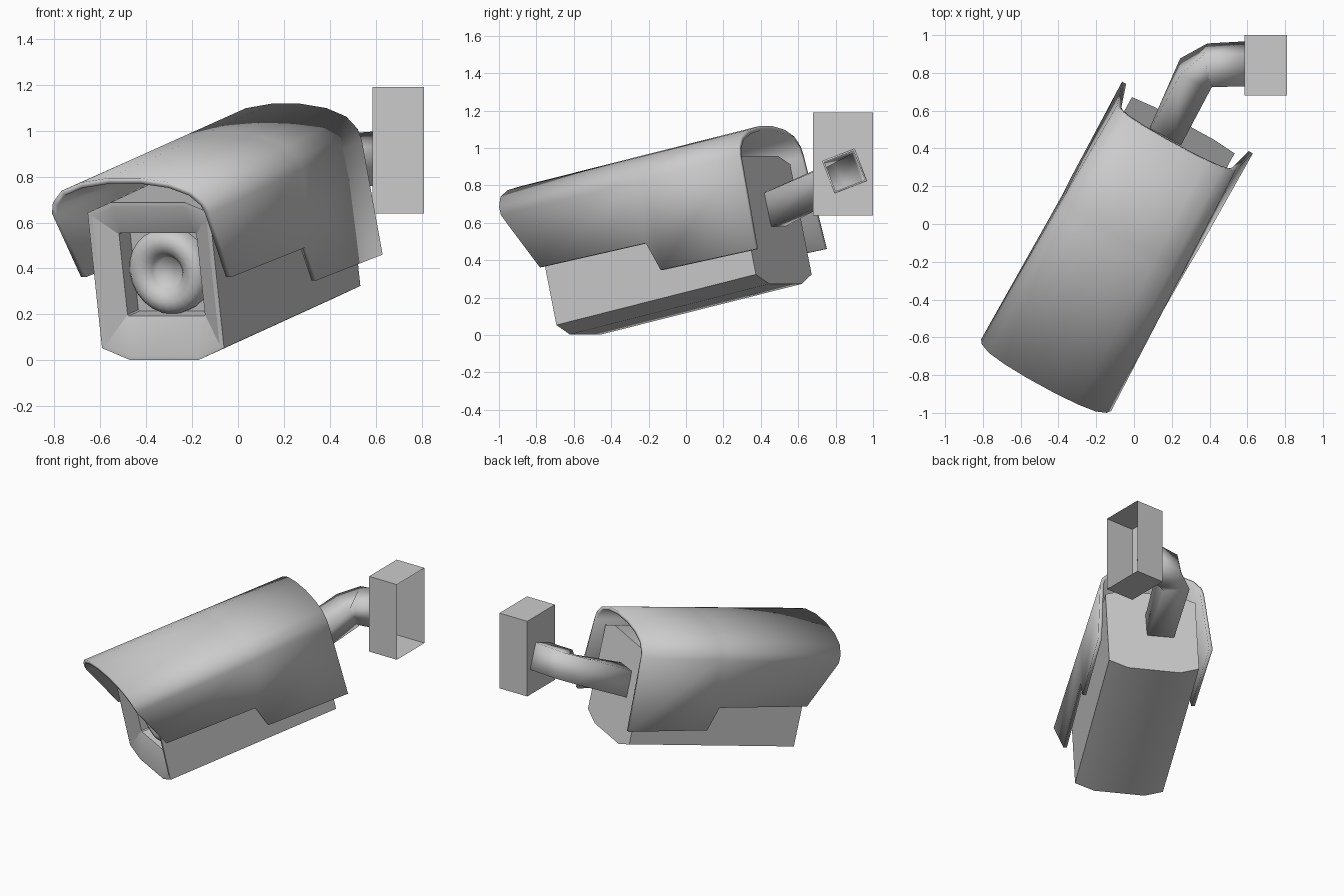
import bpy, bmesh
from math import radians, sin, cos, pi
from mathutils import Vector, Matrix

if "Cube" in bpy.data.objects:
    bpy.data.objects.remove(bpy.data.objects["Cube"])

# Camera housing frame: local x = width, y = towards the back, z = up
HOUSING = (Matrix.Translation((-0.02, 0.011, 0))
           @ Matrix.Rotation(radians(-28.75), 4, 'Z')
           @ Matrix.Rotation(radians(12.5), 4, 'X'))


def make(name, bm, angle=35, matrix=None, recalc=True):
    if recalc:
        bmesh.ops.recalc_face_normals(bm, faces=bm.faces)
    if matrix:
        bm.transform(matrix)
    me = bpy.data.meshes.new(name)
    bm.to_mesh(me)
    bm.free()
    ob = bpy.data.objects.new(name, me)
    bpy.context.collection.objects.link(ob)
    bpy.ops.object.select_all(action='DESELECT')
    ob.select_set(True)
    bpy.context.view_layer.objects.active = ob
    bpy.ops.object.shade_smooth_by_angle(angle=radians(angle))
    return ob


def loft(rings, cap_start=False, cap_end=False):
    bm = bmesh.new()
    vs = [[bm.verts.new(p) for p in r] for r in rings]
    n = len(vs[0])
    for a, b in zip(vs, vs[1:]):
        for i in range(n):
            j = (i + 1) % n
            bm.faces.new((a[i], a[j], b[j], b[i]))
    if cap_start:
        bm.faces.new(vs[0])
    if cap_end:
        bm.faces.new(vs[-1])
    return bm


def octagon(y, hw, z0, z1, cx, cb, ct):
    """Chamfered rectangle: half width, bottom, top, chamfer width and heights."""
    half = [(hw - cx, z0), (hw, z0 + cb), (hw, z1 - ct), (hw - cx * 0.9, z1)]
    pts = half + [(-x, z) for x, z in reversed(half)]
    return [(x, y, z) for x, z in pts]


# Body with a funnelled front recess
make("camera_body", loft([
    octagon(0.64, 0.31, 0.138, 0.838, 0.13, 0.052, 0.045),
    octagon(-0.61, 0.303, 0.138, 0.838, 0.13, 0.052, 0.045),
    octagon(-0.61, 0.283, 0.155, 0.818, 0.12, 0.048, 0.04),
    octagon(-0.55, 0.192, 0.32, 0.69, 0.006, 0.006, 0.006),
    octagon(-0.45, 0.192, 0.32, 0.69, 0.006, 0.006, 0.006),
], True, True), 30, HOUSING)

# Lens
SEG = 24
make("lens", loft([
    [(r * cos(2 * pi * i / SEG), y, 0.505 + r * sin(2 * pi * i / SEG)) for i in range(SEG)]
    for r, y in [(0.19, -0.45), (0.188, -0.50), (0.165, -0.53), (0.13, -0.538),
                 (0.095, -0.525), (0.075, -0.50), (0.06, -0.475)]
], cap_end=True), 60, HOUSING)

# Sunshield: an arched section swept back, with a step in its lower edge
# each station: y, bottom z, bottom half width, upper half width
stations = [(-0.605, 0.505, 0.372, 0.393), (0.06, 0.49, 0.384, 0.374),
            (0.12, 0.33, 0.388, 0.372), (0.715, 0.313, 0.395, 0.358)]
# arch: width fraction, z, front y
arch = [(1, 0.825, -0.765), (0.96, 0.875, -0.775), (0.82, 0.93, -0.785),
        (0.56, 0.968, -0.79), (0.2, 0.988, -0.792)]
columns = []
for k, (y, zb, wb, wt) in enumerate(stations):
    half = [(wb, y, zb)]
    half += [(f * wt, fy if k == 0 else (0.705 if k == 3 else y), z) for f, z, fy in arch]
    columns.append(half + [(-x, yy, z) for x, yy, z in reversed(half)])
bm = bmesh.new()
grid = [[bm.verts.new(p) for p in c] for c in columns]
for a, b in zip(grid, grid[1:]):
    for r in range(len(a) - 1):
        bm.faces.new((a[r], b[r], b[r + 1], a[r + 1]))
shield = make("sunshield", bm, 40, HOUSING, recalc=False)
mod = shield.modifiers.new("thickness", 'SOLIDIFY')
mod.thickness = 0.025
mod.offset = -1

# Bent square arm
path = [Vector(p) for p in [(0.15, 0.43, 0.65), (0.325, 0.795, 0.825),
                            (0.40, 0.84, 0.865), (0.585, 0.848, 0.877)]]
twists = [0, -14, -18, -21]
tangents = [path[1] - path[0], path[2] - path[0], path[3] - path[1], Vector((1, 0, 0))]
rings = []
for p, t, tw in zip(path, tangents, twists):
    t = t.normalized()
    side = t.cross(Vector((0, 0, 1))).normalized()
    up = side.cross(t)
    rings.append([p + 0.13 * (cos(a) * side + sin(a) * up)
                  for a in (radians(45 + tw + 90 * i) for i in range(4))])
arm = make("arm", loft(rings), 95)
mod = arm.modifiers.new("thickness", 'SOLIDIFY')
mod.thickness = 0.012
mod.offset = -1

# Wall mount: box open at the wall side, with a hole where the arm enters
corners = [(0.68, 1.19), (1.0, 1.19), (1.0, 0.64), (0.68, 0.64)]
corners = [corners[i] for i in (0 + 0, 3, 2, 1)]          # same winding as the arm
end = sorted(rings[-1], key=lambda p: min(
    range(4), key=lambda i: (p.y - corners[i][0]) ** 2 + (p.z - corners[i][1]) ** 2))
hole = []
for sy, sz in [(-1, 1), (-1, -1), (1, -1), (1, 1)]:
    hole.append(max(end, key=lambda p: sy * (p.y - 0.848) + sz * (p.z - 0.877)))
make("wall_mount", loft([
    hole,
    [(0.585, y, z) for y, z in corners],
    [(0.81, y, z) for y, z in corners],
]), 35)
